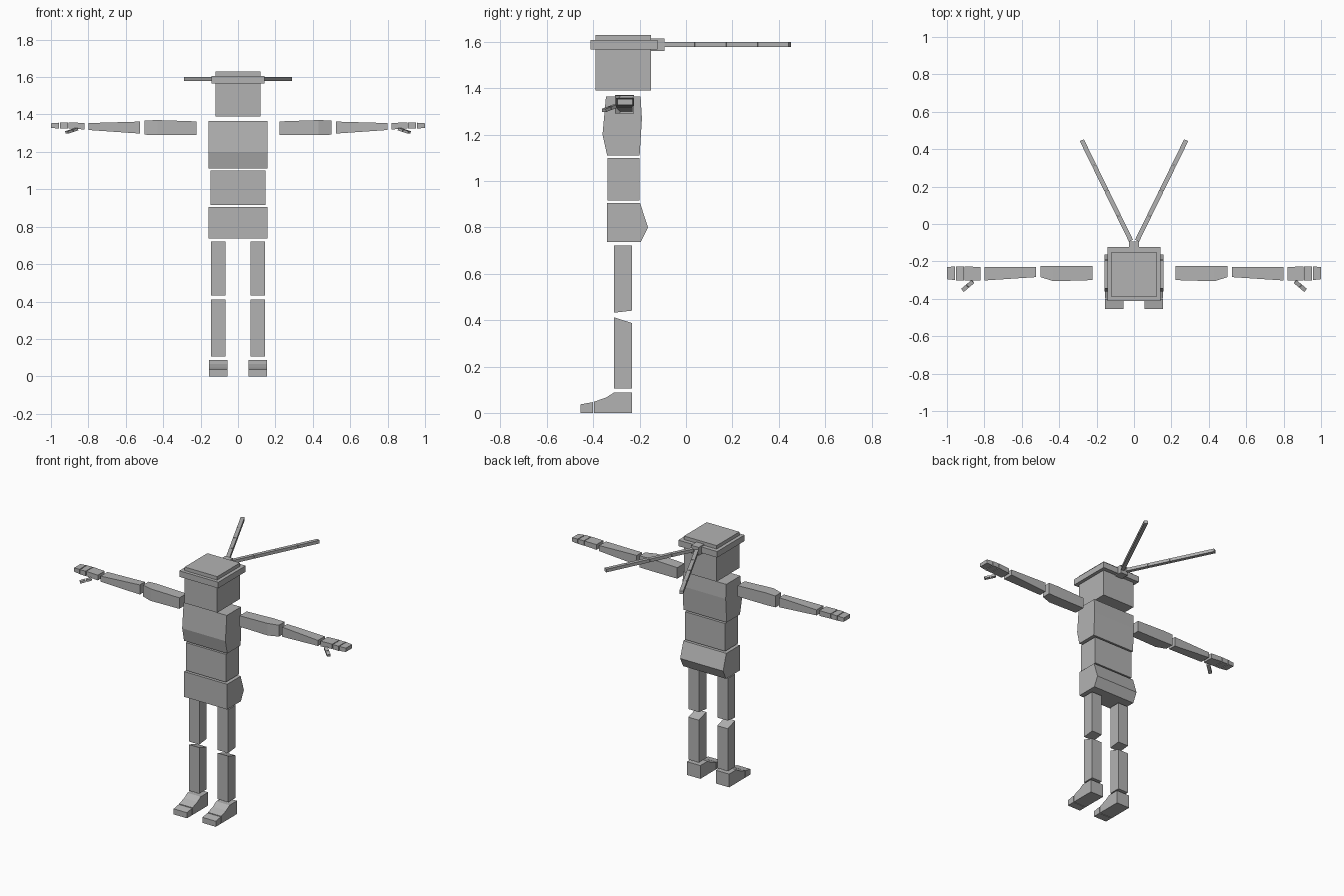
import bpy
import bmesh
from mathutils import Vector

cube = bpy.data.objects.get("Cube")
if cube:
    bpy.data.objects.remove(cube, do_unlink=True)

GREY = (0.45, 0.45, 0.45, 1.0)
mat = bpy.data.materials.new("plain grey")
mat.use_nodes = True
mat.diffuse_color = GREY
mat.node_tree.nodes["Principled BSDF"].inputs["Base Color"].default_value = GREY


def loft(name, rings):
    """Skin a closed, flat-faced solid through rings of equal length."""
    bm = bmesh.new()
    loops = [[bm.verts.new(p) for p in ring] for ring in rings]
    n = len(loops[0])
    for a, b in zip(loops, loops[1:]):
        for i in range(n):
            j = (i + 1) % n
            bm.faces.new((a[i], a[j], b[j], b[i]))
    bm.faces.new(loops[0][::-1])
    bm.faces.new(loops[-1])
    bmesh.ops.recalc_face_normals(bm, faces=bm.faces)
    mesh = bpy.data.meshes.new(name)
    bm.to_mesh(mesh)
    bm.free()
    mesh.materials.append(mat)
    obj = bpy.data.objects.new(name, mesh)
    bpy.context.collection.objects.link(obj)
    return obj


def prism(name, x0, x1, profile):
    """Extrude a (y, z) side profile across x."""
    return loft(name, [[(x, y, z) for y, z in profile] for x in (x0, x1)])


def box(name, x0, x1, y0, y1, z0, z1):
    return prism(name, x0, x1, [(y0, z0), (y1, z0), (y1, z1), (y0, z1)])


def limb(name, side, sections):
    """Skin rectangular sections (x, y0, y1, z0, z1) along an arm."""
    return loft(name, [[(side * x, y0, z0), (side * x, y1, z0),
                        (side * x, y1, z1), (side * x, y0, z1)]
                       for x, y0, y1, z0, z1 in sections])


def bar(name, start, end, width, height):
    """Rectangular bar between two points."""
    a, b = Vector(start), Vector(end)
    d = (b - a).normalized()
    s = d.cross(Vector((0, 0, 1))).normalized()
    u = s.cross(d) * height / 2
    s = s * width / 2
    return loft(name, [[p + s + u, p - s + u, p - s - u, p + s - u] for p in (a, b)])


# Head and headband
box("head", -0.12, 0.12, -0.39, -0.15, 1.39, 1.63)
box("headband", -0.143, 0.143, -0.412, -0.123, 1.567, 1.607)
box("headband_knot", -0.028, 0.028, -0.15, -0.093, 1.56, 1.615)

# Torso
prism("chest", -0.159, 0.159, [(-0.34, 1.11), (-0.20, 1.11), (-0.19, 1.27),
                               (-0.196, 1.365), (-0.345, 1.365), (-0.36, 1.20)])
box("abdomen", -0.147, 0.147, -0.338, -0.20, 0.915, 1.10)
prism("pelvis", -0.158, 0.158, [(-0.34, 0.737), (-0.195, 0.737), (-0.164, 0.80),
                                (-0.198, 0.905), (-0.34, 0.905)])

for label, s in (("left", 1), ("right", -1)):
    # Headband tail in four segments
    root, tip = Vector((s * 0.016, -0.09, 1.589)), Vector((s * 0.28, 0.45, 1.589))
    for i in range(4):
        bar(f"{label}_headband_tail_{i + 1}", root.lerp(tip, i / 4),
            root.lerp(tip, (i + 0.985) / 4), 0.024, 0.021)

    # Legs
    prism(f"{label}_thigh", s * 0.068, s * 0.145,
          [(-0.31, 0.432), (-0.232, 0.441), (-0.232, 0.721), (-0.31, 0.721)])
    prism(f"{label}_shin", s * 0.068, s * 0.145,
          [(-0.31, 0.105), (-0.232, 0.105), (-0.232, 0.387), (-0.31, 0.412)])
    prism(f"{label}_foot", s * 0.057, s * 0.155,
          [(-0.397, 0), (-0.232, 0), (-0.232, 0.088), (-0.31, 0.088),
           (-0.345, 0.066), (-0.397, 0.048)])
    prism(f"{label}_toes", s * 0.057, s * 0.155,
          [(-0.455, 0), (-0.402, 0), (-0.402, 0.046), (-0.455, 0.037)])

    # Arms
    limb(f"{label}_upper_arm", s, [(0.222, -0.30, -0.225, 1.29, 1.363),
                                   (0.43, -0.306, -0.225, 1.29, 1.37),
                                   (0.50, -0.284, -0.225, 1.292, 1.368)])
    limb(f"{label}_forearm", s, [(0.524, -0.284, -0.23, 1.298, 1.362),
                                 (0.80, -0.302, -0.23, 1.317, 1.354)])
    limb(f"{label}_palm", s, [(0.82, -0.302, -0.23, 1.32, 1.355),
                              (0.905, -0.302, -0.227, 1.325, 1.357)])
    limb(f"{label}_fingers", s, [(0.91, -0.302, -0.227, 1.325, 1.357),
                                 (0.952, -0.302, -0.227, 1.325, 1.356)])
    limb(f"{label}_fingertips", s, [(0.957, -0.30, -0.227, 1.325, 1.356),
                                    (1.0, -0.295, -0.23, 1.328, 1.353)])

    # Thumb in two joints
    root, tip = Vector((s * 0.862, -0.308, 1.322)), Vector((s * 0.916, -0.354, 1.304))
    for name, a, b in (("thumb", 0, 0.47), ("thumb_tip", 0.52, 1)):
        bar(f"{label}_{name}", root.lerp(tip, a), root.lerp(tip, b), 0.022, 0.014)
